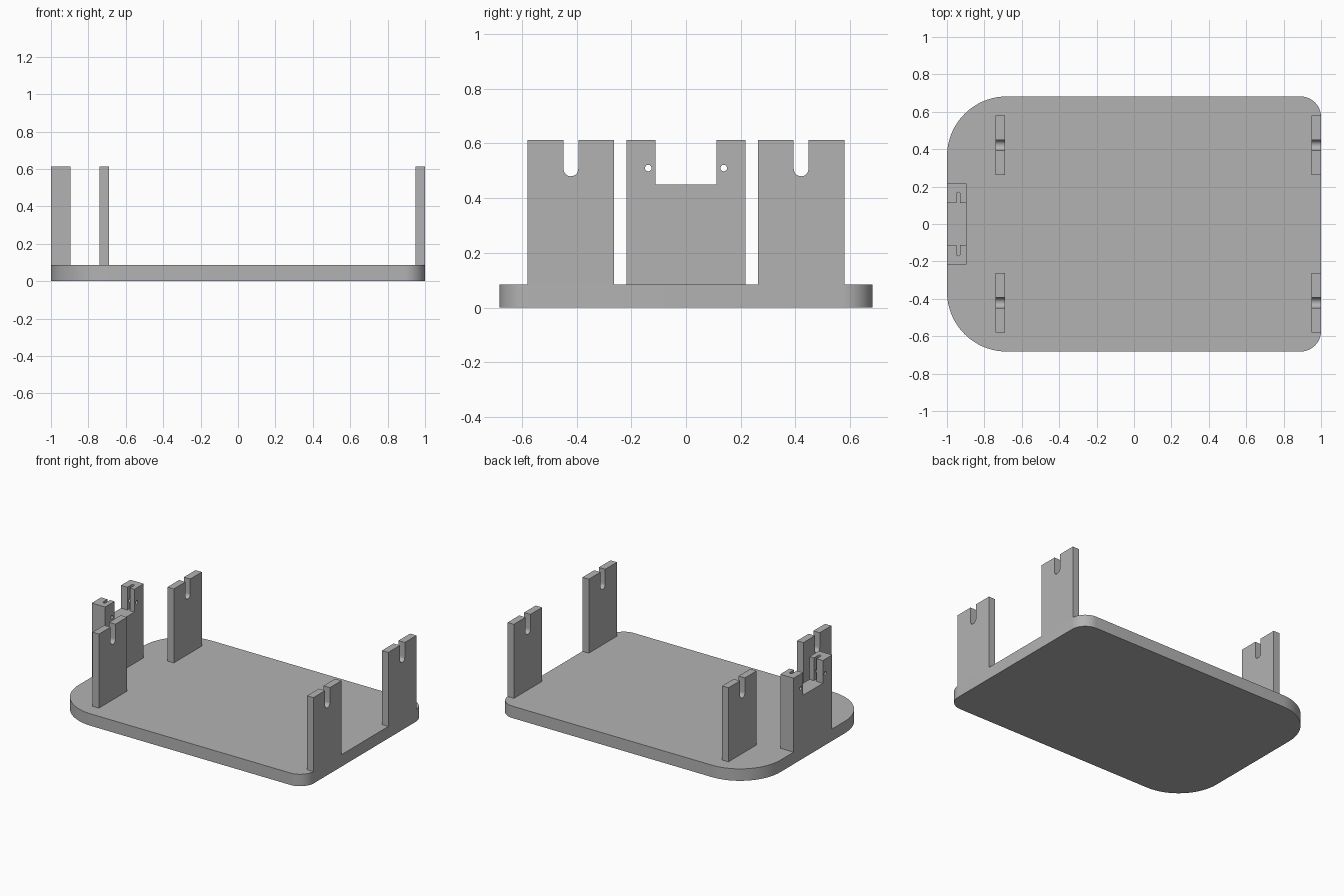
import bpy, bmesh, math
from mathutils import Vector

if "Cube" in bpy.data.objects:
    bpy.data.objects.remove(bpy.data.objects["Cube"])

grey = bpy.data.materials.new("light grey")
grey.diffuse_color = (0.45, 0.45, 0.45, 1)
grey.use_nodes = True
grey.node_tree.nodes["Principled BSDF"].inputs["Base Color"].default_value = grey.diffuse_color


def arc(cx, cy, r, start, end, n=16):
    """Points along an arc, angles in degrees."""
    return [(cx + r * math.cos(math.radians(start + (end - start) * i / n)),
             cy + r * math.sin(math.radians(start + (end - start) * i / n)))
            for i in range(n + 1)]


def prism(name, outline, lo, hi, axis="Z"):
    """Extrude an outline (XY along Z, or YZ along X) from lo to hi."""
    bm = bmesh.new()
    place = (lambda a, b: (a, b, lo)) if axis == "Z" else (lambda a, b: (lo, a, b))
    face = bm.faces.new([bm.verts.new(place(a, b)) for a, b in outline])
    step = Vector((0, 0, hi - lo)) if axis == "Z" else Vector((hi - lo, 0, 0))
    top = bmesh.ops.extrude_face_region(bm, geom=[face])
    bmesh.ops.translate(bm, vec=step,
                        verts=[v for v in top["geom"] if isinstance(v, bmesh.types.BMVert)])
    bmesh.ops.recalc_face_normals(bm, faces=bm.faces)
    mesh = bpy.data.meshes.new(name)
    bm.to_mesh(mesh)
    bm.free()
    ob = bpy.data.objects.new(name, mesh)
    bpy.context.collection.objects.link(ob)
    mesh.materials.append(grey)
    return ob


def smooth(ob):
    bpy.ops.object.select_all(action="DESELECT")
    ob.select_set(True)
    bpy.context.view_layer.objects.active = ob
    bpy.ops.object.shade_smooth_by_angle(angle=math.radians(30))


W, T, H = 0.682, 0.085, 0.612   # half depth, plate thickness, post top

# Base plate with large left corners and small right corners
R, S = 0.32, 0.11
plate = (arc(1 - S, -W + S, S, -90, 0) + arc(1 - S, W - S, S, 0, 90)
         + arc(-1 + R, W - R, R, 90, 180, 24) + arc(-1 + R, -W + R, R, 180, 270, 24))
smooth(prism("base_plate", plate, 0, T))

# Four posts with round-bottomed slots
for side, yc in (("front", -0.421), ("back", 0.421)):
    outline = ([(yc - 0.158, T), (yc + 0.158, T), (yc + 0.158, H), (yc + 0.027, H)]
               + arc(yc, 0.507, 0.027, 0, -180)
               + [(yc - 0.027, H), (yc - 0.158, H)])
    for end, x in (("left", -0.74), ("right", 0.95)):
        smooth(prism(f"{side}_{end}_post", outline, x, x + 0.05, "X"))

# Notched end bracket
bracket = prism("end_bracket",
                [(-0.217, T), (0.217, T), (0.217, H), (0.112, H),
                 (0.112, 0.45), (-0.112, 0.45), (-0.112, H), (-0.217, H)],
                -1, -0.895, "X")

# Cutters: vertical slot in each arm and a pin hole across it
for s, side in ((-1, "front"), (1, "back")):
    slot = [(-0.95, s * 0.09), (-0.93, s * 0.09)] + arc(-0.94, s * 0.16, 0.01, 0, s * 180, 8)
    for cutter in (prism(f"{side}_slot_cutter", slot, 0.45, H + 0.05),
                   prism(f"{side}_hole_cutter", arc(s * 0.138, 0.51, 0.012, 0, 337.5, 15),
                         -1.05, -0.85, "X")):
        cutter.hide_render = True
        cutter.hide_set(True)
        cut = bracket.modifiers.new(cutter.name, "BOOLEAN")
        cut.operation = "DIFFERENCE"
        cut.solver = "EXACT"
        cut.object = cutter
